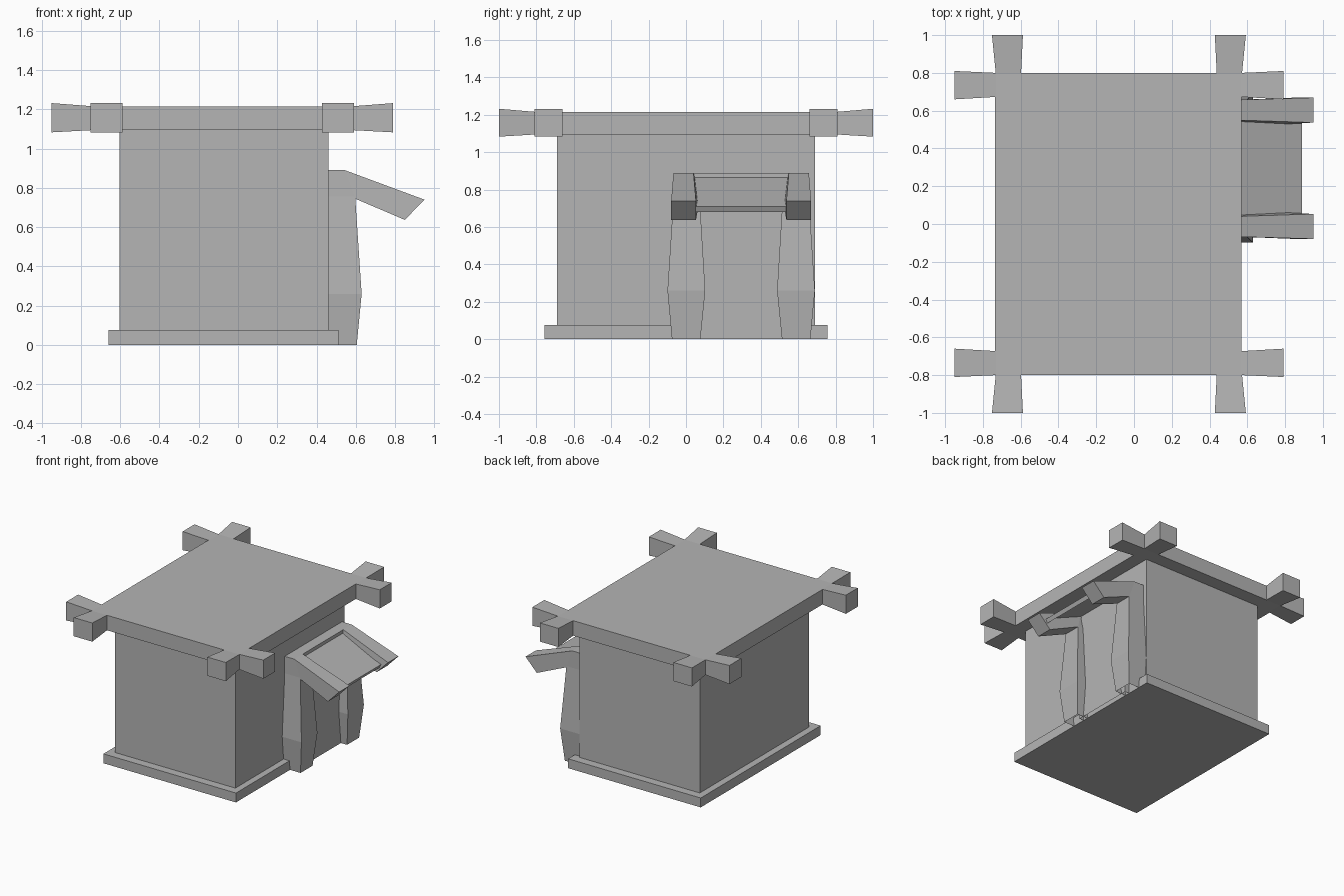
import bpy, bmesh

if "Cube" in bpy.data.objects:
    bpy.data.objects.remove(bpy.data.objects["Cube"])

CX = -0.08           # centre of the house in x (the porch sits on the +x side)
PORCH_Y = 0.295      # centre line of the porch

grey = bpy.data.materials.new("dark_grey")
grey.diffuse_color = (0.46, 0.46, 0.46, 1)
grey.use_nodes = True
grey.node_tree.nodes["Principled BSDF"].inputs["Base Color"].default_value = grey.diffuse_color


def loft(name, rings, open_start=False):
    """Solid through a sequence of matching vertex rings."""
    bm = bmesh.new()
    vs = [[bm.verts.new(p) for p in ring] for ring in rings]
    n = len(rings[0])
    for a, b in zip(vs, vs[1:]):
        for i in range(n):
            j = (i + 1) % n
            bm.faces.new((a[i], a[j], b[j], b[i]))
    start = bm.faces.new(vs[0])
    bm.faces.new(vs[-1])
    bmesh.ops.recalc_face_normals(bm, faces=bm.faces)
    if open_start:
        bmesh.ops.delete(bm, geom=[start], context='FACES_ONLY')
    mesh = bpy.data.meshes.new(name)
    bm.to_mesh(mesh)
    bm.free()
    mesh.materials.append(grey)
    ob = bpy.data.objects.new(name, mesh)
    bpy.context.collection.objects.link(ob)
    return ob


def rect_z(x0, x1, y0, y1, z):
    return [(x0, y0, z), (x1, y0, z), (x1, y1, z), (x0, y1, z)]


def box(name, x0, x1, y0, y1, z0, z1, open_start=False):
    return loft(name, [rect_z(x0, x1, y0, y1, z0), rect_z(x0, x1, y0, y1, z1)],
                open_start)


# Base, walls and flat roof
box("base", -0.66, 0.512, -0.757, 0.757, 0, 0.075)
box("walls", -0.605, 0.46, -0.69, 0.69, 0.075, 1.095)
box("roof", -0.735, 0.57, -0.8, 0.8, 1.095, 1.215)

# Flared beam ends: (distance along, inner side, outer side, bottom, top)
for sx in (-1, 1):
    for sy in (-1, 1):
        rings = []
        for d, a, b, z0, z1 in ((0.65, 0.673, 0.8, 1.095, 1.215),
                                (0.871, 0.66, 0.81, 1.083, 1.232)):
            x = CX + sx * d
            rings.append([(x, sy * a, z0), (x, sy * b, z0),
                          (x, sy * b, z1), (x, sy * a, z1)])
        loft("side_beam_end", rings)
        rings = []
        for d, a, b, z0, z1 in ((0.8, 0.518, 0.652, 1.095, 1.215),
                                (1.0, 0.508, 0.672, 1.083, 1.232)):
            xa, xb = CX + sx * a, CX + sx * b
            rings.append([(xa, sy * d, z0), (xb, sy * d, z0),
                          (xb, sy * d, z1), (xa, sy * d, z1)])
        loft("end_beam_end", rings)

# Porch posts and sloping rafters, mirrored about the porch centre line
for s in (-1, 1):
    y = lambda d: PORCH_Y + s * d
    # post section: (z, outer x, inner offset, outer offset)
    loft("porch_post", [rect_z(0.45, x, y(i), y(o), z) for z, x, i, o in (
        (0, 0.605, 0.218, 0.37), (0.26, 0.63, 0.192, 0.394),
        (0.755, 0.597, 0.222, 0.362))], open_start=True)
    # rafter section: (top x, top z, bottom x, bottom z, inner, outer)
    loft("porch_rafter", [[(xt, y(i), zt), (xt, y(o), zt),
                           (xb, y(o2), zb), (xb, y(i2), zb)]
                          for xt, zt, xb, zb, i, o, i2, o2 in (
        (0.45, 0.89, 0.45, 0.745, 0.255, 0.362, 0.222, 0.362),
        (0.545, 0.89, 0.597, 0.745, 0.255, 0.362, 0.222, 0.362),
        (0.95, 0.74, 0.85, 0.637, 0.242, 0.374, 0.242, 0.374))])

# Lintel, awning panel (open underneath) and door between the posts
y0, y1 = PORCH_Y - 0.26, PORCH_Y + 0.26
box("lintel", 0.45, 0.545, y0, y1, 0.78, 0.89)
loft("awning_panel", [
    [(0.53, y0, 0.82), (0.875, y0, 0.68), (0.875, y1, 0.68), (0.53, y1, 0.82)],
    [(0.53, y0, 0.87), (0.89, y0, 0.71), (0.89, y1, 0.71), (0.53, y1, 0.87)],
], open_start=True)
box("door", 0.45, 0.55, y0, y1, 0, 0.84, open_start=True)
